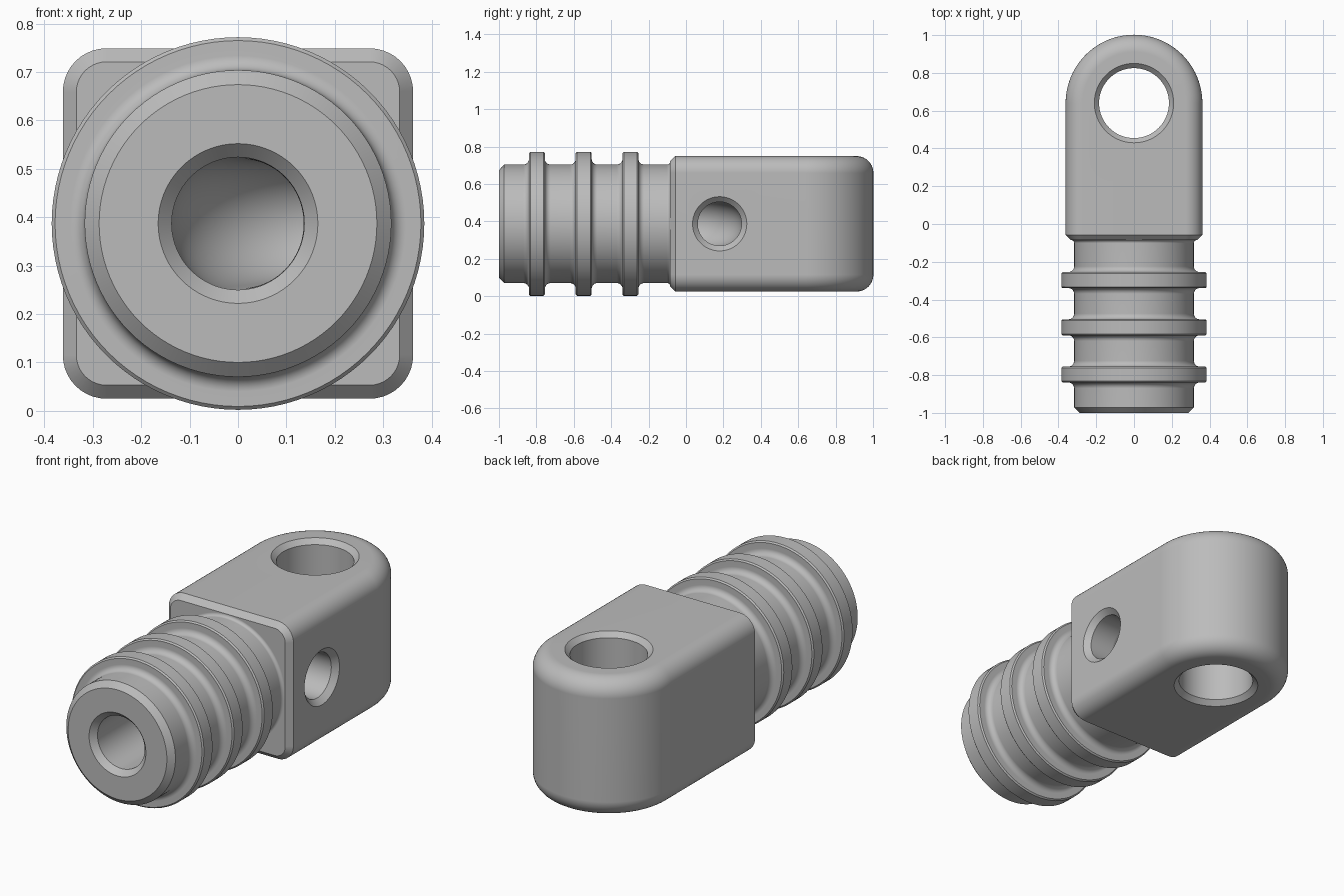
import bpy, bmesh
from math import sin, cos, pi
from mathutils import Vector

cube = bpy.data.objects.get("Cube")
if cube:
    bpy.data.objects.remove(cube, do_unlink=True)

ZC = 0.387          # height of the main axis
HALF = 0.362        # half width of the block
EYE_Y = 0.64        # centre of the rounded end
FRONT = -0.085      # front face of the block
X, Y, Z = Vector((1, 0, 0)), Vector((0, 1, 0)), Vector((0, 0, 1))

grey = bpy.data.materials.new("plain grey")
grey.use_nodes = True
grey.diffuse_color = (0.5, 0.5, 0.5, 1)
grey.node_tree.nodes["Principled BSDF"].inputs["Base Color"].default_value = (0.5, 0.5, 0.5, 1)


def finish(name, bm):
    bmesh.ops.remove_doubles(bm, verts=bm.verts, dist=1e-5)
    bmesh.ops.recalc_face_normals(bm, faces=bm.faces)
    mesh = bpy.data.meshes.new(name)
    bm.to_mesh(mesh)
    bm.free()
    mesh.materials.append(grey)
    ob = bpy.data.objects.new(name, mesh)
    bpy.context.collection.objects.link(ob)
    return ob


def ring(centre, u, v, r, n=96):
    return [Vector(centre) + r * (u * cos(2 * pi * i / n) + v * sin(2 * pi * i / n)) for i in range(n)]


def loft(name, rings):
    """Capped solid through a row of closed rings."""
    bm = bmesh.new()
    rows = [[bm.verts.new(p) for p in r] for r in rings]
    n = len(rows[0])
    for a, b in zip(rows, rows[1:]):
        for i in range(n):
            j = (i + 1) % n
            bm.faces.new((a[i], a[j], b[j], b[i]))
    bm.faces.new(rows[0])
    bm.faces.new(rows[-1])
    return finish(name, bm)


def boolean(target, tool, operation):
    mod = target.modifiers.new(operation, "BOOLEAN")
    mod.operation, mod.solver, mod.object = operation, "EXACT", tool
    bpy.context.view_layer.objects.active = target
    bpy.ops.object.modifier_apply(modifier=mod.name)
    bpy.data.objects.remove(tool, do_unlink=True)


# Block: a rounded half section carried along the sides and around the end
def half_section(inset, corner=0.09, steps=10):
    h, r = HALF - inset, corner - inset
    arc = [(h - r + r * cos(a), h - r + r * sin(a)) for a in (pi / 2 * i / steps for i in range(steps + 1))]
    return [(0, -h)] + [(w, -z) for w, z in reversed(arc)] + arc + [(0, h)]


def column(section, y, angle):
    return [(w * cos(angle), y + w * sin(angle), ZC + z) for w, z in section]


full, bevelled = half_section(0), half_section(0.028)
columns = [column(bevelled, FRONT, 0), column(full, FRONT + 0.028, 0)]
columns += [column(full, EYE_Y, pi * i / 48) for i in range(49)]
columns += [column(full, FRONT + 0.028, pi), column(bevelled, FRONT, pi)]
bm = bmesh.new()
cols = [[bm.verts.new(p) for p in c] for c in columns]
for a, b in zip(cols, cols[1:]):
    for i in range(len(a) - 1):
        bm.faces.new((a[i], a[i + 1], b[i + 1], b[i]))
bm.faces.new(cols[0] + cols[-1][-2:0:-1])
body = finish("ribbed_plug_with_eye", bm)

# Stem: turned profile of (radius, y) with three filleted ribs
R, RIB, FIL, CH = 0.317, 0.385, 0.03, 0.007
quarter = [pi / 2 * i / 6 for i in range(7)]
profile = [(R - 0.03, -1), (R, -0.972)]
for c in (-0.797, -0.547, -0.297):
    side = [(R + FIL - FIL * cos(a), 0.0425 + FIL - FIL * sin(a)) for a in quarter]
    side += [(RIB - CH, 0.0425), (RIB, 0.0425 - CH)]
    profile += [(r, c - d) for r, d in side] + [(r, c + d) for r, d in reversed(side)]
f = 0.016
profile += [(R + f - f * cos(a), FRONT - f + f * sin(a)) for a in quarter] + [(R + f, -0.05)]
boolean(body, loft("stem", [ring((0, y, ZC), X, Z, r) for r, y in profile]), "UNION")

# Eye: vertical through hole, chamfered at both ends
c, d = 0.025, HALF
eye = [(-d - 0.05, 0.21), (-d, 0.21), (c - d, 0.185), (d - c, 0.185), (d, 0.21), (d + 0.05, 0.21)]
boolean(body, loft("eye_cutter", [ring((0, EYE_Y, ZC + z), X, Y, r) for z, r in eye]), "DIFFERENCE")

# Bore: runs back from the tip and bends out through the left side
BEND, SIDE_Y = 0.2, 0.18
rings = [ring((0, y, ZC), X, Z, r) for y, r in ((-1.05, 0.165), (-1, 0.165), (-0.97, 0.137))]
for i in range(17):
    a = pi / 2 * i / 16
    centre = (BEND - BEND * cos(a), SIDE_Y - BEND + BEND * sin(a), ZC)
    rings.append(ring(centre, Vector((cos(a), -sin(a), 0)), Z, 0.137 - 0.02 * i / 16))
rings += [ring((x, SIDE_Y, ZC), -Y, Z, r) for x, r in
          ((HALF - 0.028, 0.117), (HALF, 0.145), (HALF + 0.05, 0.145))]
boolean(body, loft("bore_cutter", rings), "DIFFERENCE")

# Smooth shading with crisp edges
bpy.ops.object.select_all(action="DESELECT")
body.select_set(True)
bpy.context.view_layer.objects.active = body
bpy.ops.object.shade_smooth_by_angle(angle=pi / 6)
weighted = body.modifiers.new("weighted normals", "WEIGHTED_NORMAL")
weighted.keep_sharp = True
